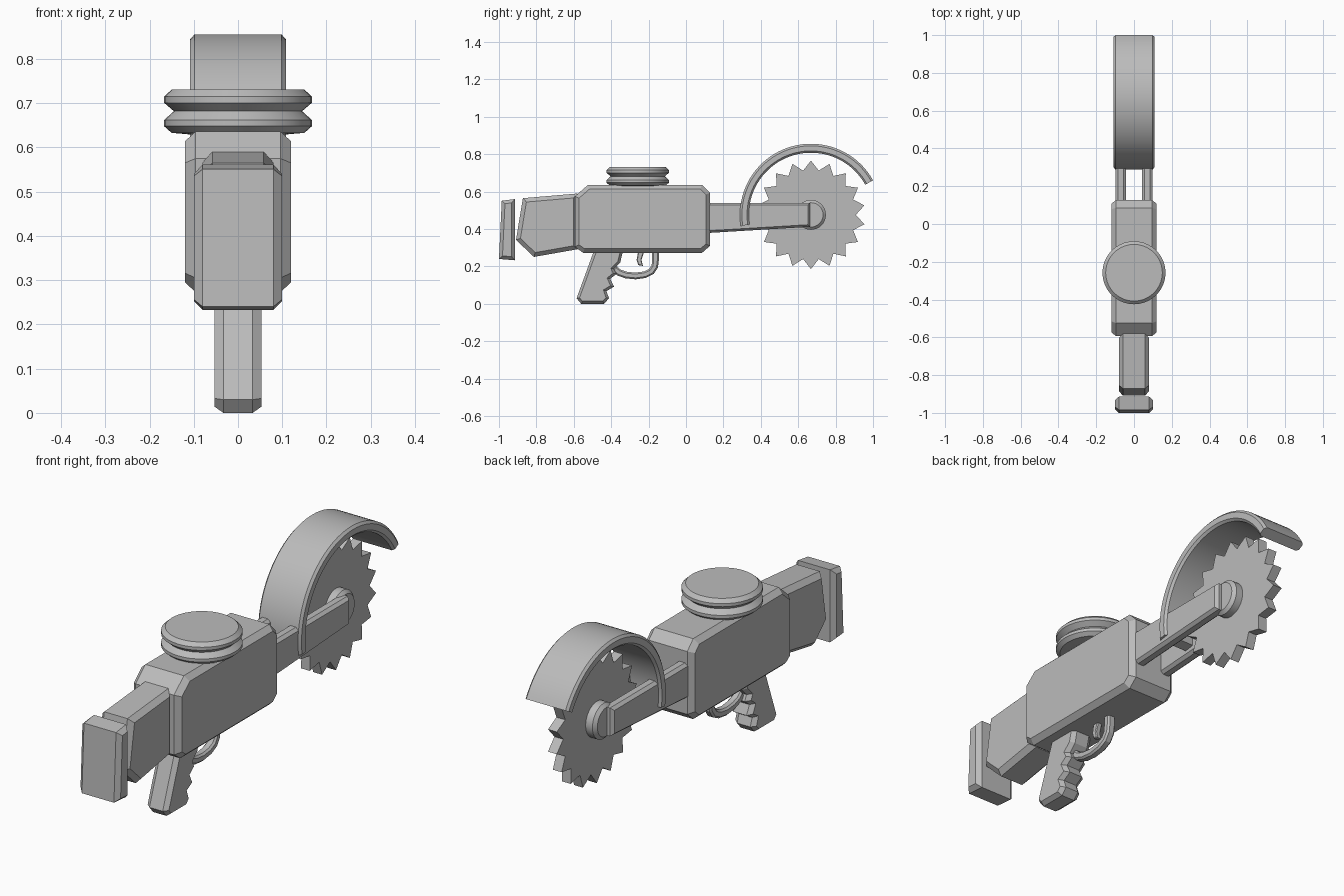
import bpy, bmesh, math
from mathutils import Vector

if "Cube" in bpy.data.objects:
    bpy.data.objects.remove(bpy.data.objects["Cube"])

grey = bpy.data.materials.new("plain grey")
grey.diffuse_color = (0.5, 0.5, 0.5, 1)
grey.use_nodes = True
grey.node_tree.nodes["Principled BSDF"].inputs["Base Color"].default_value = grey.diffuse_color


def finish(name, bm, smooth=25):
    bmesh.ops.recalc_face_normals(bm, faces=bm.faces[:])
    me = bpy.data.meshes.new(name)
    bm.to_mesh(me)
    bm.free()
    me.materials.append(grey)
    me.shade_smooth()
    me.set_sharp_from_angle(angle=math.radians(smooth))
    ob = bpy.data.objects.new(name, me)
    bpy.context.collection.objects.link(ob)
    return ob


def inset(pts, d):
    """Mitred inward offset of a closed outline."""
    n = len(pts)
    area = sum(pts[i][0] * pts[(i + 1) % n][1] - pts[(i + 1) % n][0] * pts[i][1] for i in range(n))
    s = 1 if area > 0 else -1
    out = []
    for i in range(n):
        p, a, b = (Vector(pts[k % n]) for k in (i, i - 1, i + 1))
        e, f = (p - a).normalized(), (b - p).normalized()
        n1, n2 = Vector((-e.y, e.x)) * s, Vector((-f.y, f.x)) * s
        out.append(p + (n1 + n2) * d / max(0.3, 1 + n1.dot(n2)))
    return out


def prism(name, pts, x0, x1, cx=0.0, cp=None):
    """Side outline (y, z) pushed from x0 to x1, with chamfered rims."""
    rings = [(x0, pts), (x1, pts)]
    if cx:
        small = inset(pts, cx if cp is None else cp)
        rings = [(x0, small), (x0 + cx, pts), (x1 - cx, pts), (x1, small)]
    bm = bmesh.new()
    loops = [[bm.verts.new((x, p[0], p[1])) for p in ring] for x, ring in rings]
    n = len(pts)
    for a, b in zip(loops, loops[1:]):
        for i in range(n):
            j = (i + 1) % n
            bm.faces.new((a[i], a[j], b[j], b[i]))
    bm.faces.new(loops[0])
    bm.faces.new(loops[-1])
    return finish(name, bm)


def sweep(name, section, place, a0, a1, steps):
    """Closed section (r, h) swept from angle a0 to a1; place maps r, h, angle to a point."""
    full = abs(a1 - a0) > 359.9
    bm = bmesh.new()
    loops = []
    for k in range(steps if full else steps + 1):
        t = math.radians(a0 + (a1 - a0) * k / steps)
        loops.append([bm.verts.new(place(r, h, t)) for r, h in section])
    n = len(section)
    for k in range(steps):
        a, b = loops[k], loops[(k + 1) % len(loops)]
        for i in range(n):
            j = (i + 1) % n
            bm.faces.new((a[i], a[j], b[j], b[i]))
    if not full:
        bm.faces.new(loops[0])
        bm.faces.new(loops[-1])
    bmesh.ops.remove_doubles(bm, verts=bm.verts[:], dist=1e-5)
    return finish(name, bm, 30)


CY, CZ = 0.668, 0.476  # saw axle


def around_axle(r, h, t):
    return (h, CY + r * math.cos(t), CZ + r * math.sin(t))


def around_cap(r, h, t):
    return (r * math.cos(t), -0.258 + r * math.sin(t), h)


# Main housing
prism("body", [(-0.594, 0.305), (-0.55, 0.273), (0.086, 0.273), (0.128, 0.31), (0.128, 0.594),
               (0.086, 0.636), (-0.524, 0.636), (-0.594, 0.575)], -0.12, 0.12, 0.024, 0.022)

# Stock and butt plate
prism("stock", [(-0.909, 0.342), (-0.813, 0.251), (-0.58, 0.292), (-0.58, 0.59), (-0.872, 0.565)],
      -0.08, 0.08, 0.022, 0.022)
prism("butt_plate", [(-1.0, 0.24), (-0.914, 0.233), (-0.914, 0.561), (-0.985, 0.551)],
      -0.1, 0.1, 0.02, 0.018)

# Pistol grip with finger grooves
prism("grip", [(-0.49, 0.29), (-0.585, 0.03), (-0.56, 0.0), (-0.438, 0.0), (-0.412, 0.03),
               (-0.425, 0.068), (-0.385, 0.092), (-0.405, 0.134), (-0.372, 0.16), (-0.385, 0.187),
               (-0.352, 0.22), (-0.335, 0.29)], -0.053, 0.053, 0.02, 0.014)

# Trigger guard: a band along a rounded path
path = [(-0.385, 0.19), (-0.36, 0.168), (-0.32, 0.154), (-0.27, 0.149), (-0.22, 0.156),
        (-0.185, 0.173), (-0.167, 0.2), (-0.163, 0.235), (-0.163, 0.29)]
sides = []
for s in (1, -1):
    row = []
    for i, p in enumerate(path):
        d = (Vector(path[min(i + 1, len(path) - 1)]) - Vector(path[max(i - 1, 0)])).normalized()
        row.append((p[0] - d.y * s * 0.018, p[1] + d.x * s * 0.018))
    sides.append(row)
prism("trigger_guard", sides[0] + sides[1][::-1], -0.02, 0.02, 0.008)
prism("trigger", [(-0.255, 0.285), (-0.222, 0.285), (-0.238, 0.235), (-0.23, 0.203),
                  (-0.255, 0.207), (-0.264, 0.235)], -0.013, 0.013, 0.004)

# Grooved round cap on top
sweep("top_cap", [(0, 0.62), (0.15, 0.633), (0.167, 0.648), (0.167, 0.662), (0.145, 0.682),
                  (0.167, 0.701), (0.167, 0.715), (0.15, 0.731), (0, 0.731)], around_cap, 0, 360, 40)

# Twin arms carrying the saw
arm = [(0.1, 0.378), (0.663, 0.412), (0.663, 0.54), (0.1, 0.54)]
for side, x0 in (("left", -0.098), ("right", 0.042)):
    prism(side + "_arm", arm, x0, x0 + 0.056, 0.014, 0.012)

# Axle hub with chamfered ends
sweep("hub", [(0, -0.07), (0.065, -0.07), (0.08, -0.056), (0.08, 0.056), (0.065, 0.07), (0, 0.07)],
      around_axle, 0, 360, 32)

# Toothed blade
TEETH = 18
teeth = []
for k in range(TEETH * 2):
    r, t = (0.24 if k % 2 else 0.29), math.pi / 2 + math.pi * k / TEETH
    teeth.append((CY + r * math.cos(t), CZ + r * math.sin(t)))
prism("saw_blade", teeth, -0.022, 0.022)

# Curved blade guard
sweep("blade_guard", [(0.332, -0.098), (0.342, -0.108), (0.369, -0.108), (0.38, -0.098),
                      (0.38, 0.098), (0.369, 0.108), (0.342, 0.108), (0.332, 0.098)],
      around_axle, 29, 189, 40)
